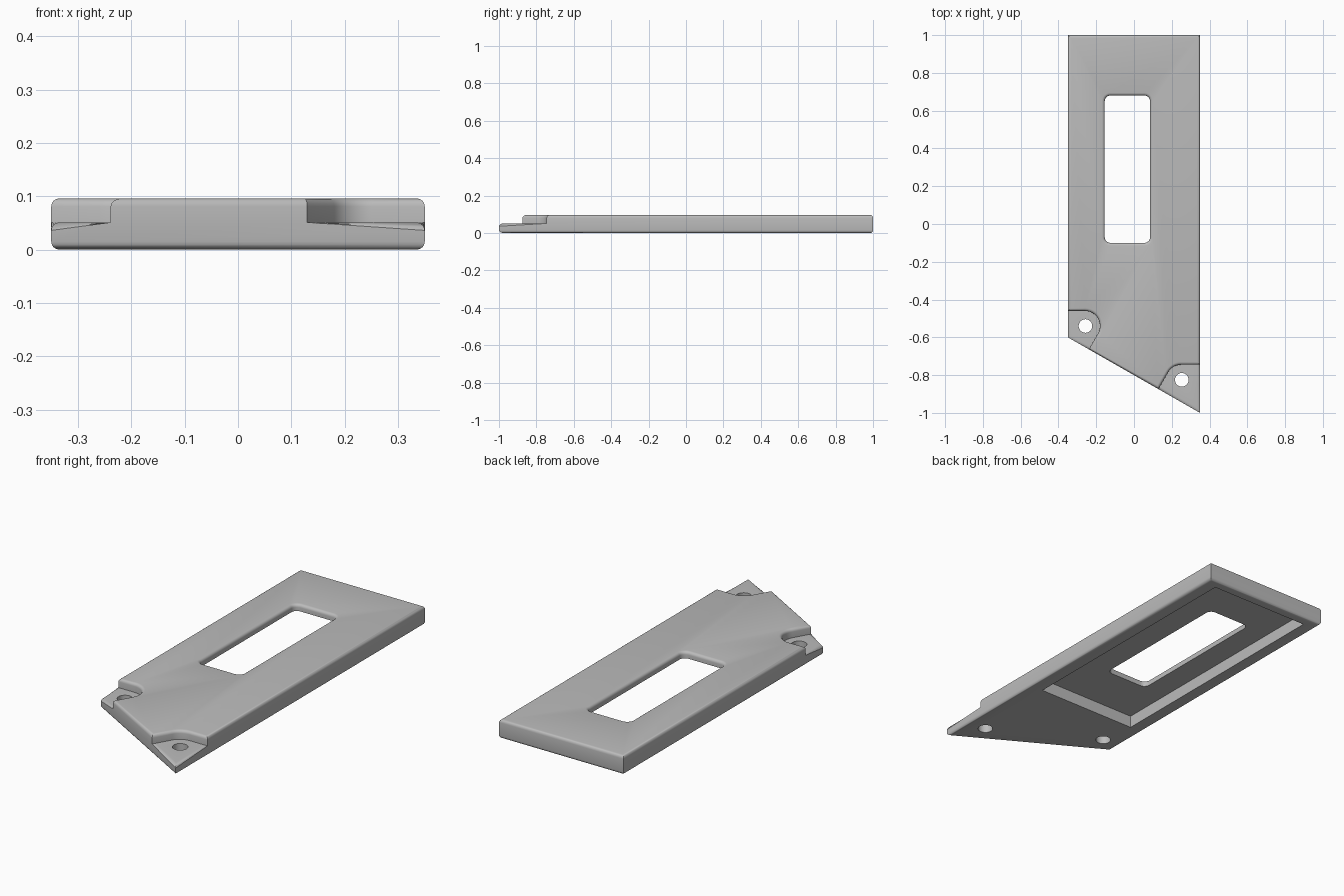
import bpy, bmesh, math

cube = bpy.data.objects.get("Cube")
if cube:
    bpy.data.objects.remove(cube, do_unlink=True)

HEIGHT, LEDGE, ROUND = 0.096, 0.051, 0.015
DIAG = math.atan2(-0.4, 0.7)          # slope of the slanted front edge

grey = bpy.data.materials.new("mid grey")
grey.use_nodes = True
colour = (0.5, 0.5, 0.5, 1)
grey.diffuse_color = colour
grey.node_tree.nodes["Principled BSDF"].inputs["Base Color"].default_value = colour


def prism(name, points, z0, z1):
    """Extrude a flat outline between two heights."""
    bm = bmesh.new()
    face = bm.faces.new([bm.verts.new((x, y, z0)) for x, y in points])
    ext = bmesh.ops.extrude_face_region(bm, geom=[face])
    for v in ext["geom"]:
        if isinstance(v, bmesh.types.BMVert):
            v.co.z = z1
    bmesh.ops.recalc_face_normals(bm, faces=bm.faces)
    mesh = bpy.data.meshes.new(name)
    bm.to_mesh(mesh)
    bm.free()
    mesh.materials.append(grey)
    obj = bpy.data.objects.new(name, mesh)
    bpy.context.collection.objects.link(obj)
    return obj


def arc(cx, cy, r, a0, a1, n):
    angles = [a0 + (a1 - a0) * i / n for i in range(n + 1)]
    return [(cx + r * math.cos(a), cy + r * math.sin(a)) for a in angles]


def rectangle(x0, x1, y0, y1):
    return [(x0, y0), (x1, y0), (x1, y1), (x0, y1)]


def rounded_rectangle(x0, x1, y0, y1, r):
    q = math.pi / 2
    corners = [(x1 - r, y1 - r), (x0 + r, y1 - r), (x0 + r, y0 + r), (x1 - r, y0 + r)]
    return [p for i, (x, y) in enumerate(corners) for p in arc(x, y, r, i * q, (i + 1) * q, 6)]


def cut(target, cutter):
    """Subtract the cutter and remove it."""
    mod = target.modifiers.new("cut", "BOOLEAN")
    mod.operation, mod.solver, mod.object = "DIFFERENCE", "EXACT", cutter
    bpy.ops.object.select_all(action="DESELECT")
    bpy.context.view_layer.objects.active = target
    target.select_set(True)
    bpy.ops.object.modifier_apply(modifier=mod.name)
    bpy.data.objects.remove(cutter, do_unlink=True)


def notch(name, cx, cy, r, side):
    """Screw ledge: straight back, round corner, then square to the slanted edge."""
    end = DIAG if side < 0 else DIAG + math.pi
    pts = arc(cx, cy, r, math.pi / 2, end, 12)
    ex, ey = pts[-1]
    out = DIAG - math.pi / 2
    pts.append((ex + 0.3 * math.cos(out), ey + 0.3 * math.sin(out)))
    pts += [(side * 0.6, pts[-1][1]), (side * 0.6, cy + r)]
    return prism(name, pts, LEDGE, 0.3)


# Plate with slanted front edge
plate = prism("cover_plate", [(-0.35, -0.6), (0.35, -1), (0.35, 1), (-0.35, 1)], 0, HEIGHT)

# Lowered screw ledges and the long window
cut(plate, notch("right_notch", -0.26, -0.54, 0.08, -1))
cut(plate, notch("left_notch", 0.25, -0.825, 0.08, 1))
cut(plate, prism("window_cutter", rounded_rectangle(-0.155, 0.085, -0.1, 0.68, 0.03), -0.1, 0.3))

# Round the convex horizontal edges
bm = bmesh.new()
bm.from_mesh(plate.data)
bmesh.ops.remove_doubles(bm, verts=bm.verts, dist=1e-5)
bm.normal_update()
rims = []
for e in bm.edges:
    a, b = (v.co for v in e.verts)
    level = abs(a.z - b.z) < 1e-4
    in_window = max(abs(a.x), abs(b.x)) < 0.2 and min(a.y, b.y) > -0.2
    if level and len(e.link_faces) == 2 and e.is_convex and e.calc_face_angle() > 1:
        if not (in_window and a.z < 0.01):
            rims.append(e)
bmesh.ops.bevel(bm, geom=rims, offset=ROUND, offset_type="OFFSET", segments=4,
                profile=0.5, affect="EDGES", clamp_overlap=False)
bmesh.ops.recalc_face_normals(bm, faces=bm.faces)
bm.to_mesh(plate.data)
bm.free()

# Hollow underside and screw holes
cut(plate, prism("pocket_cutter", rectangle(-0.28, 0.28, -0.36, 0.95), -0.1, 0.062))
for x, y in ((-0.257, -0.54), (0.253, -0.825)):
    cut(plate, prism("screw_hole_cutter", arc(x, y, 0.036, 0, math.tau * 31 / 32, 31), -0.1, 0.3))

bpy.ops.object.select_all(action="DESELECT")
plate.select_set(True)
bpy.context.view_layer.objects.active = plate
bpy.ops.object.shade_smooth_by_angle(angle=math.radians(35))
